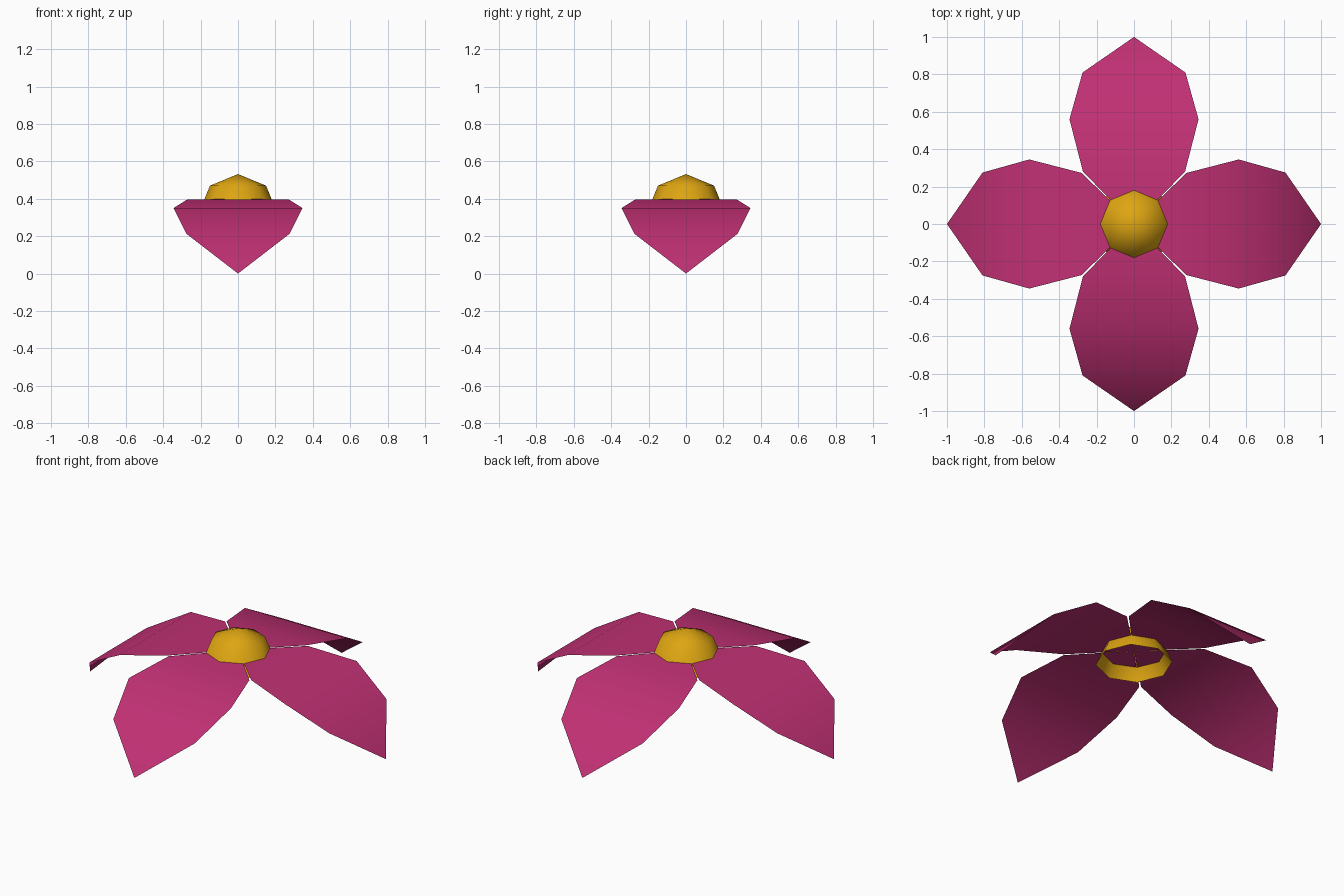
import bpy, bmesh, math
from mathutils import Matrix

if "Cube" in bpy.data.objects:
    bpy.data.objects.remove(bpy.data.objects["Cube"])


def material(name, color):
    m = bpy.data.materials.new(name)
    m.diffuse_color = (*color, 1)
    m.use_nodes = True
    m.node_tree.nodes["Principled BSDF"].inputs["Base Color"].default_value = m.diffuse_color
    return m


def finish(bm, name, mat):
    for f in bm.faces:
        f.smooth = True
    mesh = bpy.data.meshes.new(name)
    bm.to_mesh(mesh)
    bm.free()
    mesh.materials.append(mat)
    obj = bpy.data.objects.new(name, mesh)
    bpy.context.collection.objects.link(obj)
    return obj


pink = material("petal pink", (0.53, 0.03, 0.175))
gold = material("centre gold", (0.73, 0.38, 0.006))

# Petals: single drooping sheets, (radius, half width, height) from root to tip
stations = [(0.28, 0.273, 0.395), (0.56, 0.345, 0.35), (0.81, 0.275, 0.212)]
for i in range(4):
    bm = bmesh.new()
    root = bm.verts.new((0, 0, 0.4))
    left = [bm.verts.new((r, w, z)) for r, w, z in stations]
    right = [bm.verts.new((r, -w, z)) for r, w, z in stations]
    tip = bm.verts.new((1, 0, 0))
    bm.faces.new((root, right[0], left[0]))
    for k in range(2):
        bm.faces.new((left[k], right[k], right[k + 1], left[k + 1]))
    bm.faces.new((left[2], right[2], tip))
    bmesh.ops.rotate(bm, verts=bm.verts, matrix=Matrix.Rotation(i * math.pi / 2, 3, 'Z'))
    finish(bm, f"petal_{i + 1}", pink)

# Flower centre: open eight-sided half sphere pushed up through the petals
bm = bmesh.new()
bmesh.ops.create_uvsphere(bm, u_segments=8, v_segments=4, radius=0.212)
bmesh.ops.delete(bm, geom=[v for v in bm.verts if v.co.z < -0.01], context='VERTS')
bmesh.ops.translate(bm, verts=bm.verts, vec=(0, 0, 0.32))
finish(bm, "flower_centre", gold)
